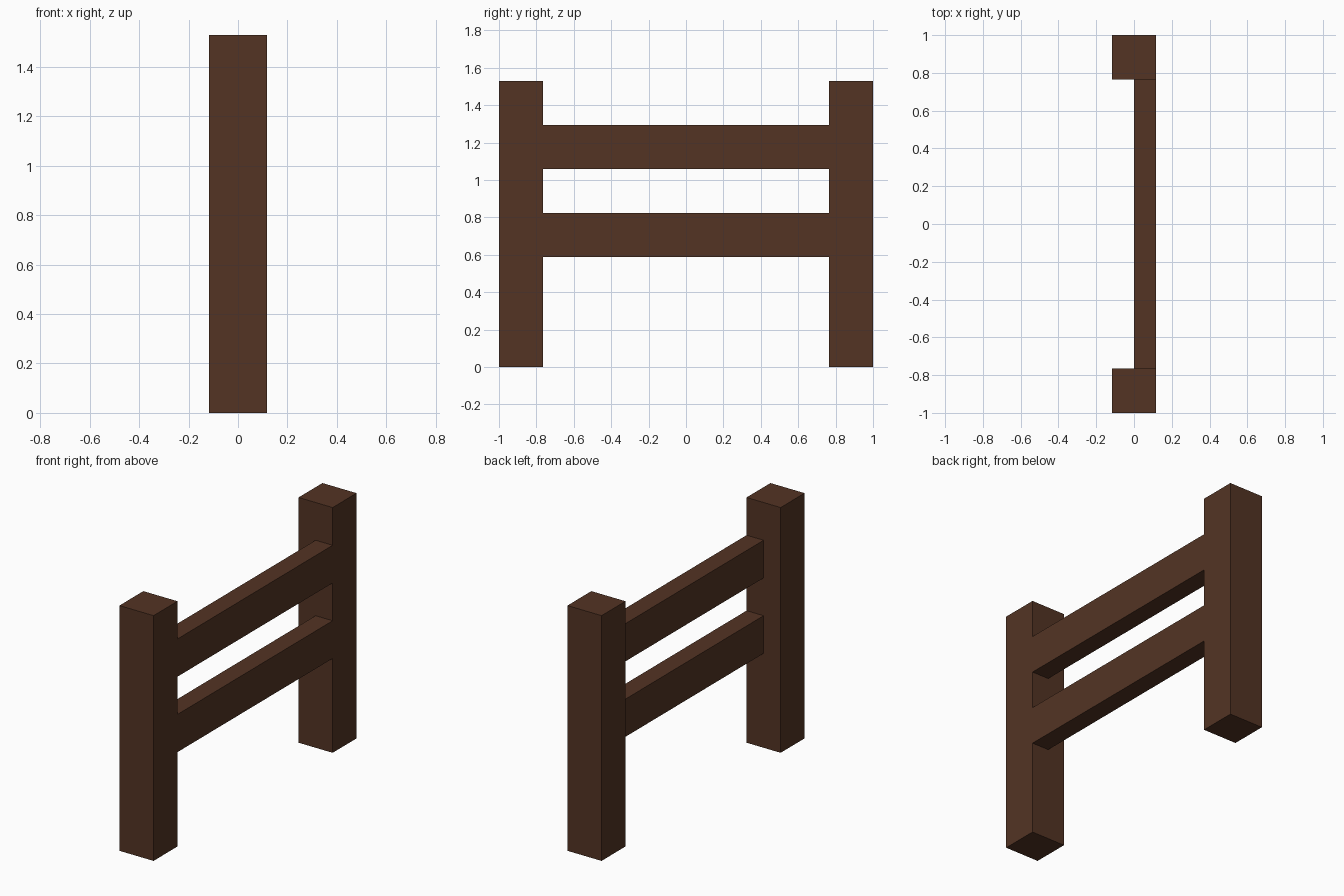
import bpy

if "Cube" in bpy.data.objects:
    bpy.data.objects.remove(bpy.data.objects["Cube"])

U = 2 / 17  # model grid unit: total length is 17 units

wood = bpy.data.materials.new("dark_wood")
wood.diffuse_color = (0.0865, 0.0338, 0.0173, 1)
wood.use_nodes = True
wood.node_tree.nodes["Principled BSDF"].inputs["Base Color"].default_value = wood.diffuse_color


def box(name, lo, hi):
    """Box between two corners given in grid units."""
    bpy.ops.mesh.primitive_cube_add(size=1)
    ob = bpy.context.object
    ob.name = name
    for v in ob.data.vertices:
        v.co = [(a if c < 0 else b) * U for c, a, b in zip(v.co, lo, hi)]
    ob.data.materials.append(wood)
    return ob


# Square end posts
box("front_post", (-1, -8.5, 0), (1, -6.5, 13))
box("back_post", (-1, 6.5, 0), (1, 8.5, 13))

# Two rails between the posts, flush with the right side
for name, z in (("lower_rail", 5), ("upper_rail", 9)):
    box(name, (0, -6.5, z), (1, 6.5, z + 2))
